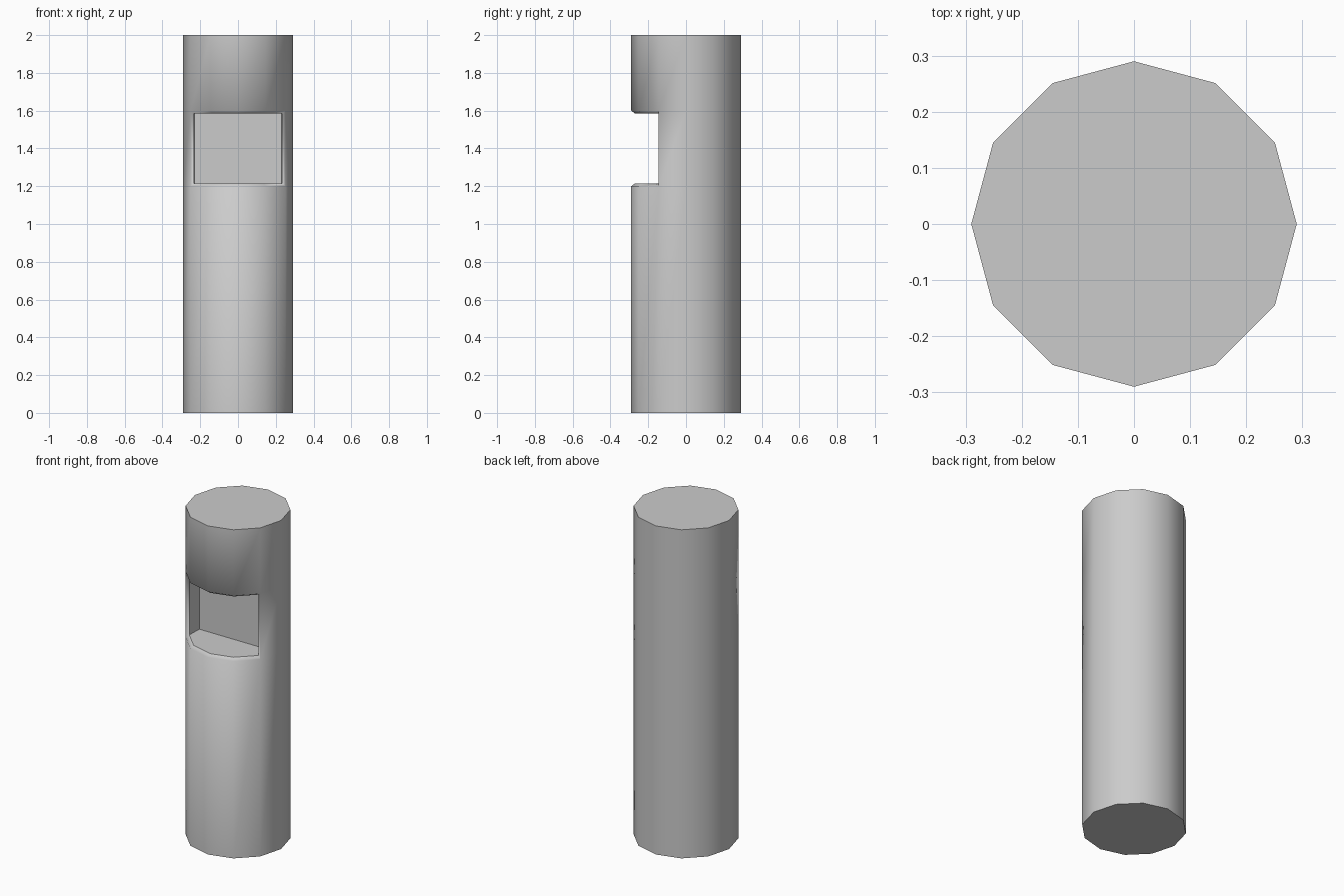
import bpy, bmesh, math

if "Cube" in bpy.data.objects:
    bpy.data.objects.remove(bpy.data.objects["Cube"])

SIDES, R = 12, 0.29
LEVELS = [0.0, 1.2, 1.6, 2.0]
RIM, LIP = 0.93, 0.015      # recess rim shrink and height inset
BACK_Y, BACK_X = -0.042, 0.231

def point(k, r, z):
    a = math.radians(-90 + 360 / SIDES * k)
    return (r * math.cos(a), r * math.sin(a), z)

bm = bmesh.new()

# Column wall, leaving four front panels open for the recess
rings = [[bm.verts.new(point(k, R, z)) for k in range(SIDES)] for z in LEVELS]
for lv in range(3):
    for k in range(SIDES):
        if lv == 1 and k in (10, 11, 0, 1):
            continue
        n = (k + 1) % SIDES
        bm.faces.new((rings[lv][k], rings[lv][n], rings[lv + 1][n], rings[lv + 1][k]))

# Flat caps
caps = [bm.faces.new(rings[0][::-1]), bm.faces.new(rings[3])]

# Chamfered rim around the opening
span = range(-2, 3)
outer = [rings[1][k] for k in span] + [rings[2][k] for k in reversed(span)]
low = [bm.verts.new(point(k, R * RIM, LEVELS[1] + LIP)) for k in span]
high = [bm.verts.new(point(k, R * RIM, LEVELS[2] - LIP)) for k in span]
inner = low + high[::-1]
for i in range(10):
    j = (i + 1) % 10
    bm.faces.new((outer[i], outer[j], inner[j], inner[i]))

# Pocket floor, ceiling, side walls and back
bl, br, tr, tl = [bm.verts.new((x, BACK_Y, z)) for x, z in (
    (-BACK_X, LEVELS[1] + LIP), (BACK_X, LEVELS[1] + LIP),
    (BACK_X, LEVELS[2] - LIP), (-BACK_X, LEVELS[2] - LIP))]
pocket = [bm.faces.new(f) for f in (
    low + [br, bl], high[::-1] + [tl, tr],
    (low[0], bl, tl, high[0]), (low[4], high[4], tr, br), (bl, br, tr, tl))]

bmesh.ops.recalc_face_normals(bm, faces=bm.faces)

# Smooth wall, crisp caps and pocket
for f in bm.faces:
    f.smooth = True
for f in caps + pocket:
    for e in f.edges:
        e.smooth = False

mesh = bpy.data.meshes.new("column_with_recess")
bm.to_mesh(mesh)
bm.free()
obj = bpy.data.objects.new("column_with_recess", mesh)
bpy.context.collection.objects.link(obj)
